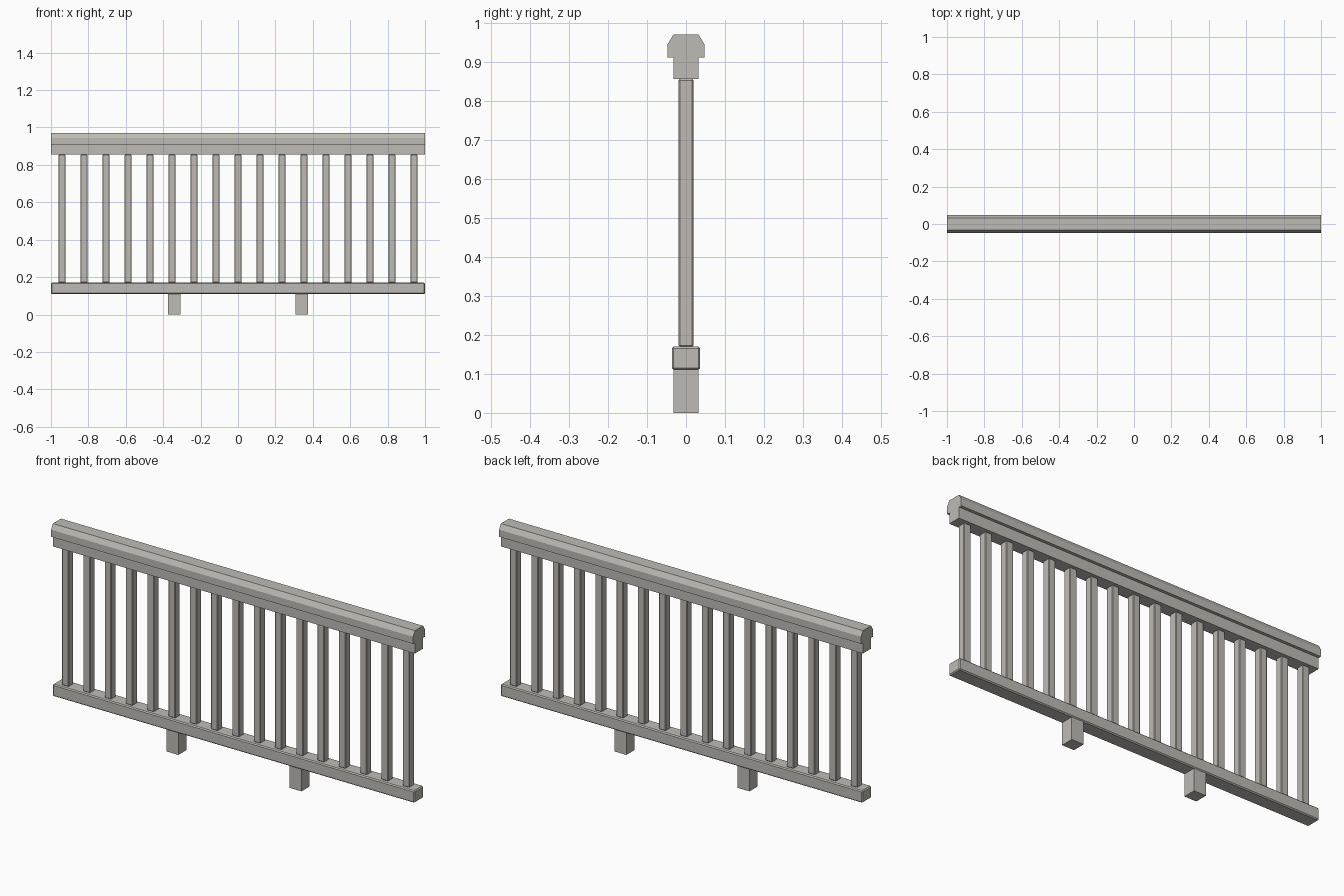
import bpy
import bmesh

cube = bpy.data.objects.get("Cube")
if cube:
    bpy.data.objects.remove(cube, do_unlink=True)

# Single warm grey paint
paint = bpy.data.materials.new("warm_grey_paint")
paint.use_nodes = True
colour = (0.52, 0.50, 0.46, 1)
paint.diffuse_color = colour
for node in paint.node_tree.nodes:
    if node.type == "BSDF_PRINCIPLED":
        node.inputs["Base Color"].default_value = colour


def finish(name, bm):
    bmesh.ops.recalc_face_normals(bm, faces=bm.faces)
    mesh = bpy.data.meshes.new(name)
    bm.to_mesh(mesh)
    bm.free()
    mesh.materials.append(paint)
    obj = bpy.data.objects.new(name, mesh)
    bpy.context.collection.objects.link(obj)
    return obj


def box(name, x, width, depth, bottom, top, bevel=0):
    bm = bmesh.new()
    bmesh.ops.create_cube(bm, size=1)
    for v in bm.verts:
        v.co.x = x + v.co.x * width
        v.co.y *= depth
        v.co.z = (bottom + top) / 2 + v.co.z * (top - bottom)
    obj = finish(name, bm)
    if bevel:
        mod = obj.modifiers.new("eased_edges", "BEVEL")
        mod.width = bevel
        mod.segments = 1
    return obj


# Handrail: half profile (y, z) mirrored and swept along x
half = [(0.032, 0.856), (0.032, 0.91), (0.047, 0.91), (0.047, 0.945), (0.032, 0.97)]
profile = half + [(-y, z) for y, z in reversed(half)]
bm = bmesh.new()
end = bm.faces.new([bm.verts.new((-1, y, z)) for y, z in profile])
swept = bmesh.ops.extrude_face_region(bm, geom=[end], use_keep_orig=True)
for item in swept["geom"]:
    if isinstance(item, bmesh.types.BMVert):
        item.co.x = 1
finish("handrail", bm)

# Bottom rail with eased edges
box("bottom_rail", 0, 2, 0.073, 0.11, 0.17, 0.005)

# Evenly spaced balusters
COUNT = 17
for i in range(COUNT):
    x = -0.941 + 1.882 * i / (COUNT - 1)
    box(f"baluster_{i + 1}", x, 0.038, 0.038, 0.17, 0.855, 0.003)

# Support blocks under the bottom rail
for side, x in (("right", -0.34), ("left", 0.34)):
    box(f"{side}_support_block", x, 0.066, 0.064, 0, 0.111)
